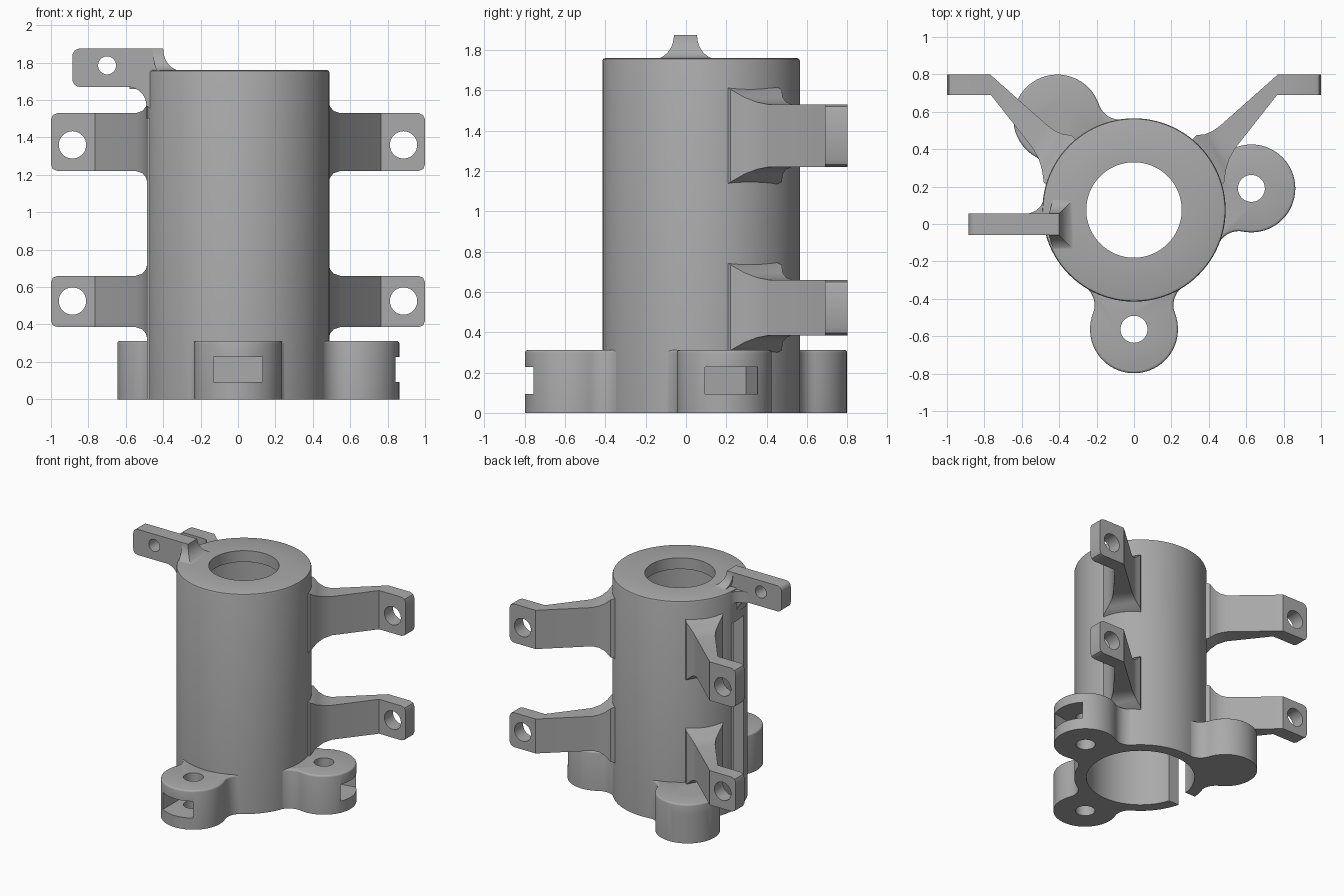
import bpy, bmesh, math
from mathutils import Matrix, Vector

old = bpy.data.objects.get("Cube")
if old:
    bpy.data.objects.remove(old, do_unlink=True)

GREY = (0.4, 0.4, 0.4, 1)
mat = bpy.data.materials.new("plain_grey")
mat.use_nodes = True
mat.diffuse_color = GREY
mat.node_tree.nodes["Principled BSDF"].inputs["Base Color"].default_value = GREY

AXIS = Vector((0, 0.075, 0))      # centre of the tube
TUBE_R, BORE_R = 0.49, 0.4


def arc(cx, cy, r, a0, a1, n):
    return [(cx + r * math.cos(a0 + (a1 - a0) * i / n),
             cy + r * math.sin(a0 + (a1 - a0) * i / n)) for i in range(n + 1)]


def circle(cx, cy, r, n=48):
    return arc(cx, cy, r, 0, math.tau, n)[:-1]


def loft(name, rings, closed=False, matrix=None, bevel=0, bevel_rule=None):
    """Skin a list of equal-length point rings, capping the ends unless closed."""
    bm = bmesh.new()
    vs = [[bm.verts.new(p) for p in ring] for ring in rings]
    n = len(vs[0])
    pairs = list(zip(vs, vs[1:])) + ([(vs[-1], vs[0])] if closed else [])
    for a, b in pairs:
        for i in range(n):
            j = (i + 1) % n
            bm.faces.new((a[i], a[j], b[j], b[i]))
    if not closed:
        bm.faces.new(vs[0])
        bm.faces.new(vs[-1])
    bmesh.ops.recalc_face_normals(bm, faces=bm.faces)
    if bevel:
        edges = [e for e in bm.edges if bevel_rule(e)]
        bmesh.ops.bevel(bm, geom=edges, offset=bevel, segments=3,
                        profile=0.5, affect='EDGES')
    if matrix:
        bm.transform(matrix)
    bmesh.ops.recalc_face_normals(bm, faces=bm.faces)
    me = bpy.data.meshes.new(name)
    bm.to_mesh(me)
    bm.free()
    me.materials.append(mat)
    ob = bpy.data.objects.new(name, me)
    bpy.context.collection.objects.link(ob)
    return ob


def prism(name, outline, z0, z1, **kw):
    return loft(name, [[(x, y, z) for x, y in outline] for z in (z0, z1)], **kw)


def prism_y(name, outline, y0, y1):
    """Extrude an x-z outline along y."""
    return loft(name, [[(x, y, z) for x, z in outline] for y in (y0, y1)])


def box(name, x0, x1, y0, y1, z0, z1, **kw):
    return prism(name, [(x0, y0), (x1, y0), (x1, y1), (x0, y1)], z0, z1, **kw)


def cut(ob, cutter):
    mod = ob.modifiers.new("cut", 'BOOLEAN')
    mod.operation, mod.object, mod.solver = 'DIFFERENCE', cutter, 'EXACT'
    bpy.context.view_layer.objects.active = ob
    bpy.ops.object.modifier_apply(modifier=mod.name)
    bpy.data.objects.remove(cutter, do_unlink=True)


parts = []

# Tube with narrower top opening and a slot down the side
profile = [(BORE_R, 0), (TUBE_R, 0), (TUBE_R, 1.745), (0.486, 1.756), (0.475, 1.76),
           (0.255, 1.76), (0.255, 1.67), (BORE_R, 1.67)]
tube = loft("tube", [[(x, y, z) for x, y in circle(0, AXIS.y, r, 96)] for r, z in profile],
            closed=True)
cut(tube, box("slot_cutter", -0.7, -0.25, -0.05, 0.12, -0.1, 1.5))
parts.append(tube)

# Three base lugs, blended into the tube with concave fillets
D, LUG_R, FIL, LUG_H = 0.638, 0.235, 0.12, 0.312
a, b = TUBE_R - 0.003 + FIL, LUG_R + FIL
theta = math.acos((a * a + D * D - b * b) / (2 * a * D))
fx, fy = a * math.cos(theta), a * math.sin(theta)
half = arc(D, 0, LUG_R, 0, math.atan2(fy, fx - D), 20)
half += arc(fx, fy, FIL, math.atan2(-fy, D - fx), math.atan2(-fy, -fx), 12)[1:]
half += arc(0, 0, 0.44, theta, 0, 10)
outline = half + [(x, -y) for x, y in half[-2:0:-1]]


def top_rim(e):
    return all(v.co.z > LUG_H - 1e-4 for v in e.verts)


for name, deg in (("front_lug", -90), ("left_lug", 10.4), ("rear_lug", 130)):
    m = Matrix.Translation(AXIS) @ Matrix.Rotation(math.radians(deg), 4, 'Z')
    lug = prism(name, outline, 0, LUG_H, matrix=m, bevel=0.013, bevel_rule=top_rim)
    cut(lug, prism("bolt_cutter", circle(D, 0, 0.072), -0.1, 0.5, matrix=m))
    cut(lug, box("nut_cutter", D - 0.13, D + 0.3, -0.132, 0.132, 0.093, 0.227, matrix=m))
    parts.append(lug)


# Four mounting arms: outer x,y / inner x,y / change of half height
STATIONS = [(1.0, 0.8, 1.0, 0.69, -0.035), (0.99, 0.8, 0.99, 0.69, -0.011),
            (0.965, 0.8, 0.965, 0.69, 0), (0.77, 0.8, 0.765, 0.69, 0),
            (0.46, 0.525, 0.545, 0.41, 0), (0.42, 0.497, 0.51, 0.35, 0.012),
            (0.38, 0.48, 0.492, 0.29, 0.035), (0.335, 0.475, 0.482, 0.22, 0.075),
            (0.28, 0.42, 0.44, 0.18, 0.1)]


def rail(e):
    flat = [abs(f.normal.z) for f in e.link_faces]
    d = (e.verts[0].co - e.verts[1].co)
    off = min(abs(v.co.x) for v in e.verts)
    return (max(flat) > 0.6 and min(flat) < 0.3 and abs(d.x) > 0.02
            and off > 0.45)


for side, s in (("left", 1), ("right", -1)):
    for level, z0, z1, hz in (("upper", 1.22, 1.53, 1.36), ("lower", 0.385, 0.66, 0.525)):
        rings = [[(s * ox, oy, z1 + f), (s * ix, iy, z1 + f),
                  (s * ix, iy, z0 - f), (s * ox, oy, z0 - f)]
                 for ox, oy, ix, iy, f in STATIONS]
        arm = loft(f"{level}_{side}_arm", rings)
        cut(arm, prism_y("hole_cutter", circle(s * 0.885, hz, 0.073), 0.6, 0.9))
        parts.append(arm)

# Top tab: rounded end, curved underside, drilled hole
H = math.pi / 2
tab_shape = [(-0.4, 1.875)]
tab_shape += arc(-0.845, 1.835, 0.04, H, 2 * H, 6)
tab_shape += arc(-0.845, 1.71, 0.04, 2 * H, 3 * H, 6)
tab_shape += arc(-0.59, 1.57, 0.1, H, 0, 10)
tab_shape += [(-0.45, 1.54), (-0.42, 1.74)]
tab = prism_y("top_tab", tab_shape, -0.06, 0.055)
cut(tab, prism_y("tab_hole_cutter", circle(-0.7, 1.785, 0.048), -0.2, 0.2))
parts.append(tab)

# Flared foot of the tab on the tube rim
rings = []
for i in range(11):
    t = i / 10 * H
    f, z = 0.1 * (1 - math.sin(t)), 1.875 - 0.12 * math.cos(t) ** 1.0
    rings.append([(-0.455 + 0.3 * f, -0.06 - f, z), (-0.4 + f, -0.06 - f, z),
                  (-0.4 + f, 0.055 + f, z), (-0.455 + 0.3 * f, 0.055 + f, z)])
parts.append(loft("tab_foot", rings))

# Side fillet where the tab meets the tube
fillet = [(-0.44, 0.05)] + arc(-0.58, 0.155, 0.1, -H, 0, 8) + [(-0.44, 0.18)]
parts.append(prism("tab_fillet", fillet, 1.66, 1.75))

# Smooth curved faces, keep corners crisp
for ob in parts:
    bpy.ops.object.select_all(action='DESELECT')
    ob.select_set(True)
    bpy.context.view_layer.objects.active = ob
    bpy.ops.object.shade_smooth_by_angle(angle=math.radians(32))
